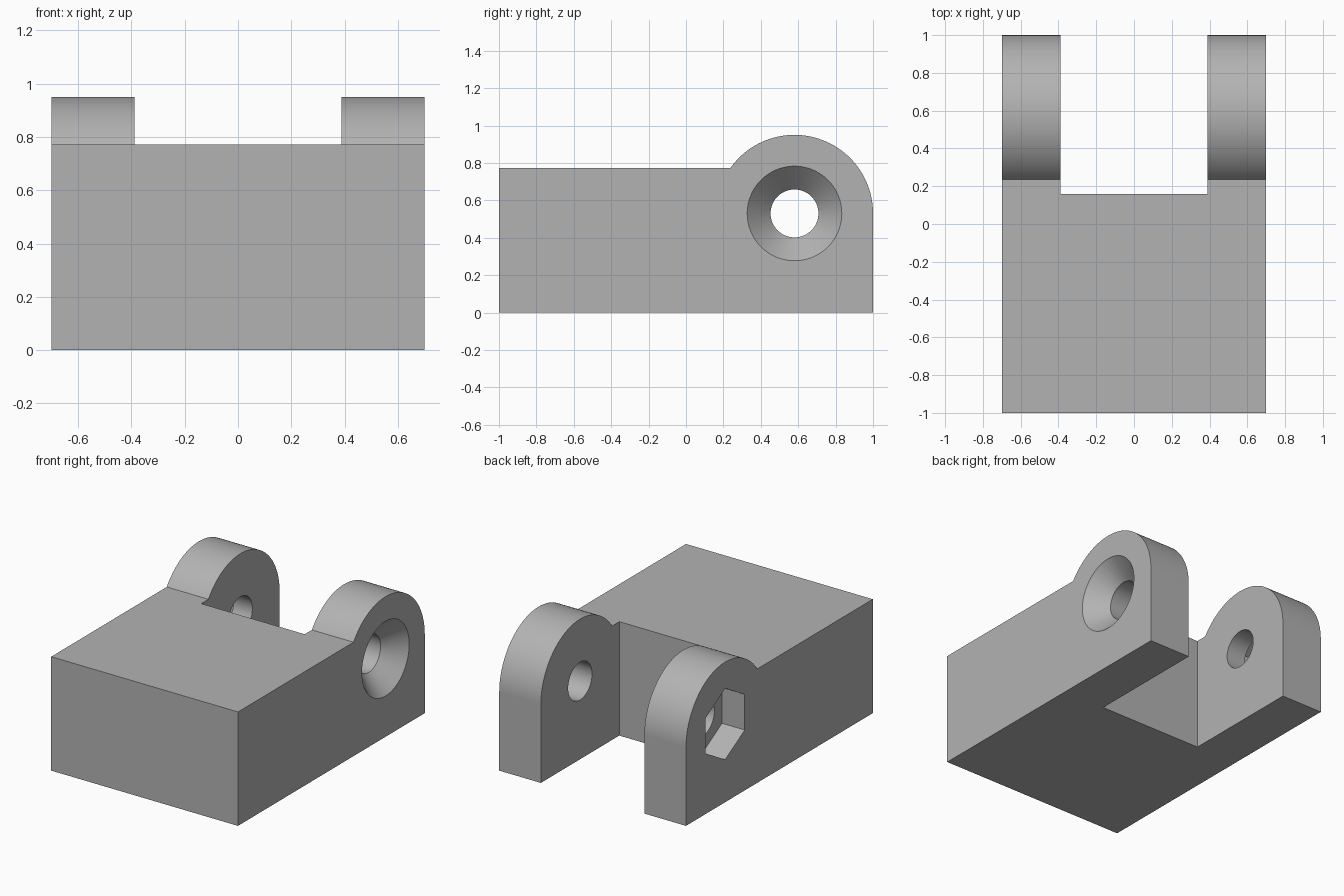
import bpy
import bmesh
from math import pi, sin, cos, asin, radians
from mathutils import Matrix, Vector

if "Cube" in bpy.data.objects:
    bpy.data.objects.remove(bpy.data.objects["Cube"])

HALF_W, SLOT_W, SLOT_Y = 0.70, 0.388, 0.16
DECK_Z = 0.772
PIN_Y, PIN_Z, LUG_R = 0.58, 0.53, 0.42
HOLE_R, SINK_R, SINK_DEPTH = 0.128, 0.253, 0.127
HEX_R, HEX_DEPTH = 0.241, 0.17
OVER = 0.02

grey = bpy.data.materials.new("plain grey")
grey.use_nodes = True
colour = (0.45, 0.45, 0.45, 1)
grey.diffuse_color = colour
grey.node_tree.nodes["Principled BSDF"].inputs["Base Color"].default_value = colour


def finish(name, bm):
    bmesh.ops.recalc_face_normals(bm, faces=bm.faces)
    mesh = bpy.data.meshes.new(name)
    bm.to_mesh(mesh)
    bm.free()
    mesh.materials.append(grey)
    obj = bpy.data.objects.new(name, mesh)
    bpy.context.collection.objects.link(obj)
    return obj


def extrude_x(name, profile, x0, x1):
    """Prism along x from a (y, z) outline."""
    bm = bmesh.new()
    face = bm.faces.new([bm.verts.new((x0, y, z)) for y, z in profile])
    ext = bmesh.ops.extrude_face_region(bm, geom=[face])
    moved = [v for v in ext["geom"] if isinstance(v, bmesh.types.BMVert)]
    bmesh.ops.translate(bm, verts=moved, vec=Vector((x1 - x0, 0, 0)))
    return finish(name, bm)


def pin_cutter(name, x0, x1, r0, r1, sides):
    """Cylinder, cone or hexagon on the pin axis; a corner points up."""
    bm = bmesh.new()
    place = Matrix.Translation(((x0 + x1) / 2, PIN_Y, PIN_Z)) @ Matrix.Rotation(pi / 2, 4, "Y")
    bmesh.ops.create_cone(bm, cap_ends=True, segments=sides, radius1=r0, radius2=r1,
                          depth=x1 - x0, matrix=place @ Matrix.Rotation(pi / 2, 4, "Z"))
    # put a corner straight above the axis
    if sides == 6:
        top = max(v.co.z for v in bm.verts)
        if top < PIN_Z + HEX_R * 0.95:
            bmesh.ops.rotate(bm, verts=bm.verts, cent=(0, PIN_Y, PIN_Z),
                             matrix=Matrix.Rotation(pi / 6, 3, "X"))
    return finish(name, bm)


# Side outline: flat deck running into a rounded lug
start = pi - asin((DECK_Z - PIN_Z) / LUG_R)
steps = 48
outline = [(-1, 0), (1, 0)]
outline += [(PIN_Y + LUG_R * cos(start * i / steps), PIN_Z + LUG_R * sin(start * i / steps))
            for i in range(steps + 1)]
outline.append((-1, DECK_Z))
body = extrude_x("hinge_block", outline, -HALF_W, HALF_W)

# Slot between the lugs, pin hole, countersink and nut pocket
slot = [(SLOT_Y, -0.1), (1.1, -0.1), (1.1, 1.1), (SLOT_Y, 1.1)]
cutters = [
    extrude_x("slot_cutter", slot, -SLOT_W, SLOT_W),
    pin_cutter("pin_hole_cutter", -0.8, 0.8, HOLE_R, HOLE_R, 64),
    pin_cutter("countersink_cutter", HALF_W - SINK_DEPTH, HALF_W + OVER, HOLE_R,
               SINK_R + OVER * (SINK_R - HOLE_R) / SINK_DEPTH, 64),
    pin_cutter("nut_pocket_cutter", -HALF_W - OVER, -HALF_W + HEX_DEPTH, HEX_R, HEX_R, 6),
]

bpy.ops.object.select_all(action="DESELECT")
bpy.context.view_layer.objects.active = body
body.select_set(True)
for cutter in cutters:
    cutter.hide_render = True
    mod = body.modifiers.new(cutter.name, "BOOLEAN")
    mod.operation = "DIFFERENCE"
    mod.solver = "EXACT"
    mod.object = cutter
    bpy.ops.object.modifier_apply(modifier=mod.name)
    bpy.data.objects.remove(cutter)

# Smooth curves, crisp edges, flat planes
bpy.ops.object.shade_smooth_by_angle(angle=radians(30))
weighted = body.modifiers.new("flat planes", "WEIGHTED_NORMAL")
weighted.keep_sharp = True
